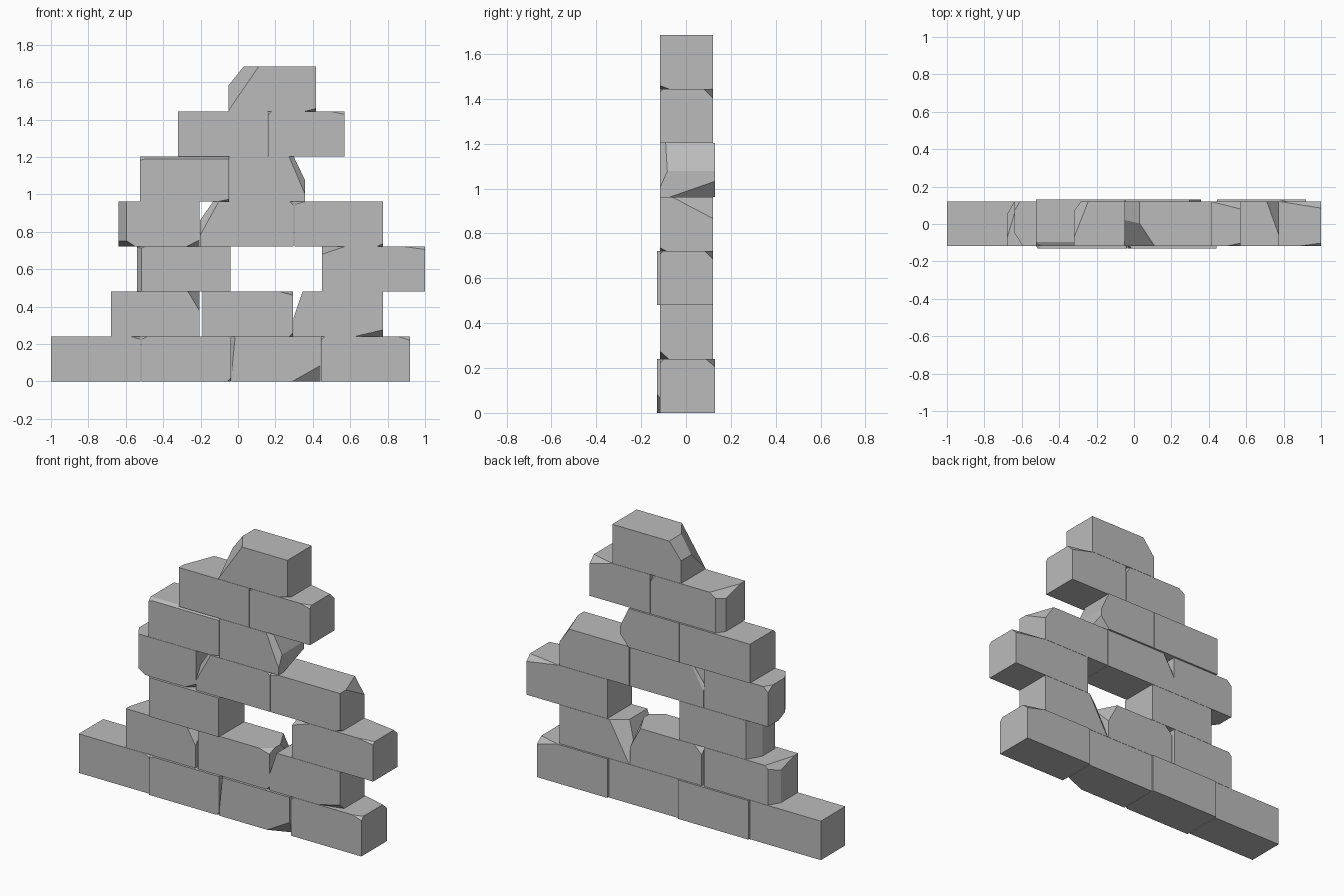
import bpy
import bmesh
from mathutils import Vector

cube = bpy.data.objects.get("Cube")
if cube:
    bpy.data.objects.remove(cube, do_unlink=True)

stone = bpy.data.materials.new("stone grey")
stone.use_nodes = True
GREY = (0.5, 0.5, 0.5, 1)
stone.diffuse_color = GREY
stone.node_tree.nodes["Principled BSDF"].inputs["Base Color"].default_value = GREY

COURSE = 0.2407  # height of one row of bricks
SIDE = {"L": (0, -1), "R": (0, 1), "F": (1, -1), "B": (1, 1), "D": (2, -1), "U": (2, 1)}


def chip(bm, low, high, corner, sizes):
    """Slice off a corner (three letters) or an edge (two letters) of a brick."""
    normal, point = Vector(), (low + high) / 2
    for letter, size in zip(corner, sizes):
        axis, sign = SIDE[letter]
        normal[axis] = sign / size
        point[axis] = high[axis] if sign > 0 else low[axis]
    axis, sign = SIDE[corner[0]]
    point[axis] -= sign * sizes[0]
    cut = bmesh.ops.bisect_plane(
        bm, geom=bm.verts[:] + bm.edges[:] + bm.faces[:], dist=1e-5,
        plane_co=point, plane_no=normal.normalized(), clear_outer=True)
    edges = [e for e in cut["geom_cut"] if isinstance(e, bmesh.types.BMEdge)]
    if edges:
        bmesh.ops.edgeloop_fill(bm, edges=edges)


def brick(name, row, left, right, chips=(), front=-0.117, back=0.12):
    low = Vector((left, front, row * COURSE))
    high = Vector((right, back, row * COURSE + 0.2395))
    bm = bmesh.new()
    bmesh.ops.create_cube(bm, size=1)
    for v in bm.verts:
        v.co = (low + high) / 2 + v.co * (high - low)
    for corner, *sizes in chips:
        chip(bm, low, high, corner, sizes)
    bmesh.ops.recalc_face_normals(bm, faces=bm.faces[:])
    mesh = bpy.data.meshes.new(name)
    bm.to_mesh(mesh)
    bm.free()
    mesh.materials.append(stone)
    bpy.context.collection.objects.link(bpy.data.objects.new(name, mesh))


# Bottom course
brick("base_brick_far_right", 0, -1.0, -0.52, [("RFU", 0.05, 0.03, 0.015)])
brick("base_brick_right", 0, -0.515, -0.037,
      [("RFD", 0.02, 0.02, 0.02), ("LFU", 0.03, 0.02, 0.015)], -0.13, 0.13)
brick("base_brick_left", 0, -0.035, 0.44,
      [("RFD", 0.15, 0.06, 0.085), ("LFU", 0.02, 0.03, 0.2)], -0.13)
brick("base_brick_far_left", 0, 0.443, 0.92,
      [("RBU", 0.14, 0.04, 0.035), ("RFU", 0.06, 0.02, 0.02), ("LFU", 0.02, 0.02, 0.02)], back=0.13)

# Second course
brick("second_brick_right", 1, -0.68, -0.207,
      [("RFU", 0.06, 0.1, 0.1), ("LB", 0.04, 0.07), ("LBU", 0.06, 0.2, 0.06)])
brick("second_brick_middle", 1, -0.19, 0.295,
      [("RBU", 0.07, 0.13, 0.13), ("RFU", 0.07, 0.05, 0.02), ("RFD", 0.02, 0.02, 0.02),
       ("LBU", 0.05, 0.05, 0.05)])
brick("second_brick_left", 1, 0.297, 0.775,
      [("LU", 0.048, 0.14), ("LBU", 0.14, 0.1, 0.25), ("RFD", 0.15, 0.04, 0.035)])

# Third course, with an opening in the middle
brick("third_brick_right", 2, -0.54, -0.04,
      [("LF", 0.025, 0.04), ("LB", 0.05, 0.09), ("LFU", 0.04, 0.05, 0.02)], -0.13)
brick("third_brick_left", 2, 0.45, 1.0,
      [("LFU", 0.12, 0.1, 0.04), ("RBU", 0.22, 0.035, 0.035), ("RFU", 0.11, 0.015, 0.015)])

# Fourth course
brick("fourth_brick_right", 3, -0.64, -0.205,
      [("LF", 0.045, 0.07), ("LFD", 0.09, 0.13, 0.06), ("RFD", 0.07, 0.05, 0.035),
       ("LBU", 0.03, 0.05, 0.03)])
brick("fourth_brick_middle", 3, -0.203, 0.298,
      [("LU", 0.07, 0.1), ("LFU", 0.1, 0.1, 0.18), ("LBU", 0.08, 0.04, 0.14),
       ("RFU", 0.02, 0.02, 0.02)])
brick("fourth_brick_left", 3, 0.302, 0.775,
      [("RBU", 0.065, 0.18, 0.095), ("LFU", 0.06, 0.02, 0.015), ("RFD", 0.03, 0.03, 0.015)])

# Fifth course
brick("fifth_brick_right", 4, -0.525, -0.047,
      [("LFU", 0.08, 0.02, 0.02), ("FU", 0.02, 0.012), ("RFD", 0.06, 0.03, 0.012)],
      back=0.13)
brick("fifth_brick_left", 4, -0.045, 0.358,
      [("RU", 0.06, 0.125), ("RFU", 0.085, 0.09, 0.2), ("RBD", 0.06, 0.2, 0.07)], back=0.13)

# Sixth course
brick("sixth_brick_right", 5, -0.32, 0.157,
      [("LB", 0.035, 0.05), ("LBU", 0.075, 0.19, 0.05), ("RBU", 0.03, 0.04, 0.04)])
brick("sixth_brick_left", 5, 0.16, 0.57,
      [("RBU", 0.16, 0.04, 0.04), ("RFU", 0.07, 0.015, 0.015), ("LFU", 0.02, 0.02, 0.02)])

# Capstone
brick("capstone", 6, -0.05, 0.417,
      [("LU", 0.08, 0.1), ("LFU", 0.16, 0.24, 0.235), ("RFD", 0.06, 0.04, 0.015)])
